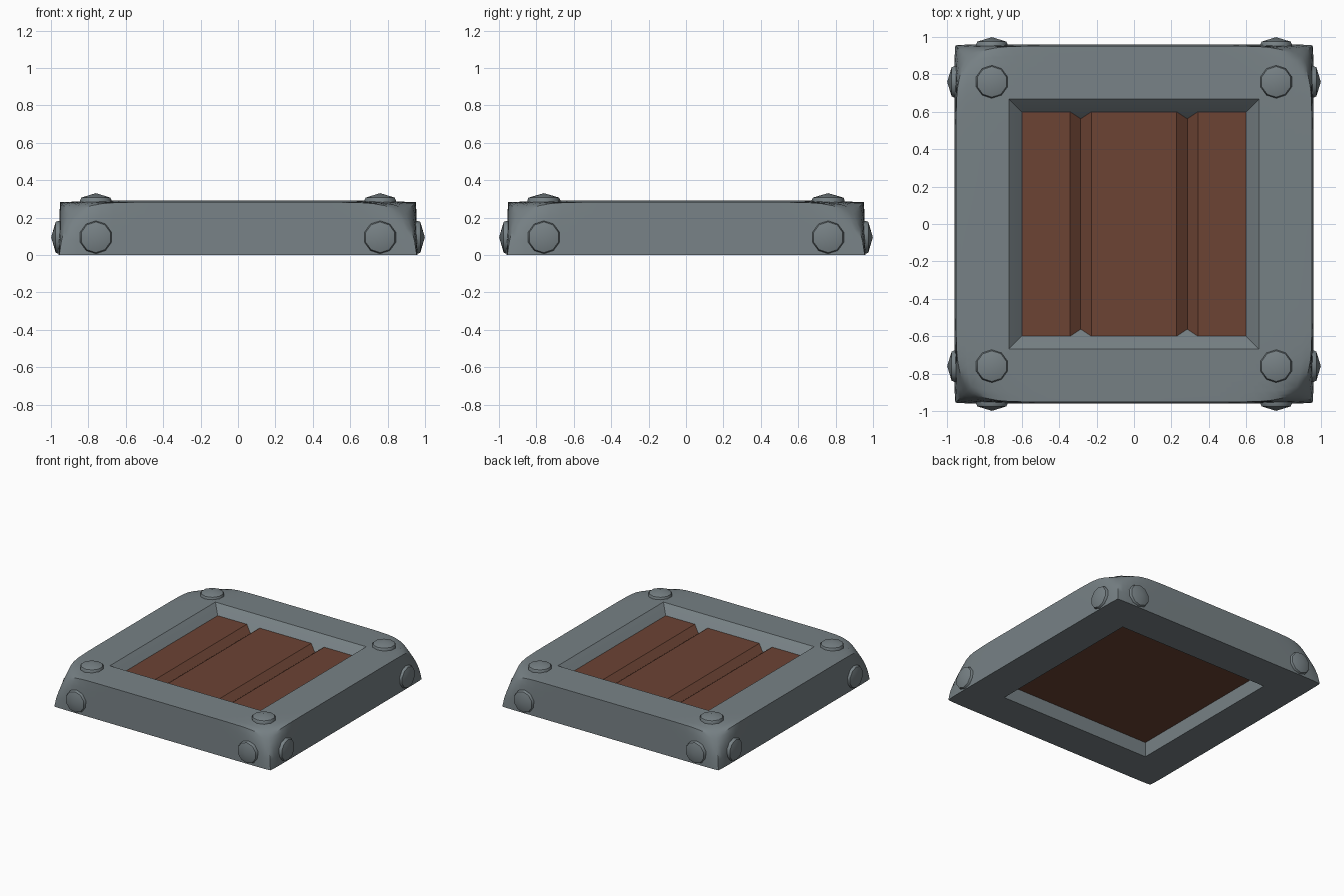
import bpy, bmesh, math
from mathutils import Vector, Matrix

if "Cube" in bpy.data.objects:
    bpy.data.objects.remove(bpy.data.objects["Cube"])

TOP, OUT = 0.292, 0.96           # frame top height and half width
BALL_C, BALL_R, SOFT = Vector((0, 0, -0.666)), 1.543, 0.027   # soft sphere that rounds the corners


def material(name, rgb):
    m = bpy.data.materials.new(name)
    m.diffuse_color = (*rgb, 1)
    m.use_nodes = True
    m.node_tree.nodes["Principled BSDF"].inputs["Base Color"].default_value = m.diffuse_color
    return m


METAL = material("metal", (0.185, 0.22, 0.235))
WOOD = material("wood", (0.15, 0.056, 0.034))


def finish(bm, name, mat, angle=None):
    bmesh.ops.recalc_face_normals(bm, faces=bm.faces)
    me = bpy.data.meshes.new(name)
    bm.to_mesh(me)
    bm.free()
    me.materials.append(mat)
    ob = bpy.data.objects.new(name, me)
    bpy.context.collection.objects.link(ob)
    if angle:
        bpy.ops.object.select_all(action='DESELECT')
        ob.select_set(True)
        bpy.context.view_layer.objects.active = ob
        bpy.ops.object.shade_smooth_by_angle(angle=math.radians(angle))
    return ob


def rounded(p):
    """Pull points near or beyond the sphere softly back onto it."""
    d = p - BALL_C
    cut = SOFT * math.log(1 + math.exp((d.length - BALL_R) / SOFT))
    q = BALL_C + d * (1 - cut / d.length)
    q.z = max(q.z, 0)
    return q


# Square frame: a cross-section carried round a square, corners softly rounded
section = [(0.667, 0), (0.667, 0.13), (0.56, 0.18), (0.60, 0.227)]
section += [(0.667 + 0.285 * t, TOP - 0.009 * t) for t in (0, 0.2, 0.4, 0.6, 0.8, 0.9, 1)]
section += [(0.952 + 0.008 * t, 0.283 * (1 - t)) for t in (0.1, 0.25, 0.45, 0.7, 1)]
half_steps = [0.5, 0.6, 0.7, 0.77, 0.84, 0.9, 0.95]
steps = [-1] + [-t for t in reversed(half_steps)] + [0] + half_steps
bm = bmesh.new()
rings = []
for h, z in section:
    ring = []
    for side in range(4):
        turn = Matrix.Rotation(side * math.pi / 2, 3, 'Z')
        for t in steps:
            p = turn @ Vector((t * h, -h, z))
            ring.append(bm.verts.new(rounded(p) if h > 0.67 else p))
    rings.append(ring)
for i, a in enumerate(rings):
    b = rings[(i + 1) % len(rings)]
    for j in range(len(a)):
        k = (j + 1) % len(a)
        bm.faces.new((a[j], a[k], b[k], b[j]))
finish(bm, "frame", METAL, 35)

# Wooden panel with two V grooves, its edges buried in the frame
top, low, half = 0.227, 0.118, 0.668
profile = [(-half, low), (half, low), (half, top)]
for gx in (0.285, -0.285):
    profile += [(gx + 0.057, top), (gx, top - 0.044), (gx - 0.057, top)]
profile += [(-half, top)]
bm = bmesh.new()
face = bm.faces.new([bm.verts.new((x, -half, z)) for x, z in profile])
ext = bmesh.ops.extrude_face_region(bm, geom=[face], use_keep_orig=True)
bmesh.ops.translate(bm, vec=(0, 2 * half, 0),
                    verts=[v for v in ext["geom"] if isinstance(v, bmesh.types.BMVert)])
finish(bm, "wood_panel", WOOD)


def bolt(name, pos, normal):
    """Ten-sided bolt head with a shallow pointed cap."""
    bm = bmesh.new()
    n = 10
    rows = [[bm.verts.new((r * math.cos((k + 0.5) * math.tau / n),
                           r * math.sin((k + 0.5) * math.tau / n), z)) for k in range(n)]
            for r, z in ((0.088, -0.03), (0.088, 0.004), (0.082, 0.018))]
    tip = bm.verts.new((0, 0, 0.042))
    bm.faces.new(rows[0])
    for k in range(n):
        m = (k + 1) % n
        for a, b in zip(rows, rows[1:]):
            bm.faces.new((a[k], a[m], b[m], b[k]))
        bm.faces.new((rows[2][k], rows[2][m], tip))
    rot = Vector(normal).to_track_quat('Z', 'Y').to_matrix().to_4x4()
    bmesh.ops.transform(bm, matrix=Matrix.Translation(pos) @ rot, verts=bm.verts)
    finish(bm, name, METAL, 40)


# Three bolts at every corner
for sx in (-1, 1):
    for sy in (-1, 1):
        bolt("top_bolt", (sx * 0.76, sy * 0.76, 0.289), (0, 0, 1))
        bolt("front_back_bolt", (sx * 0.76, sy * 0.957, 0.095), (0, sy, 0))
        bolt("side_bolt", (sx * 0.957, sy * 0.76, 0.095), (sx, 0, 0))
